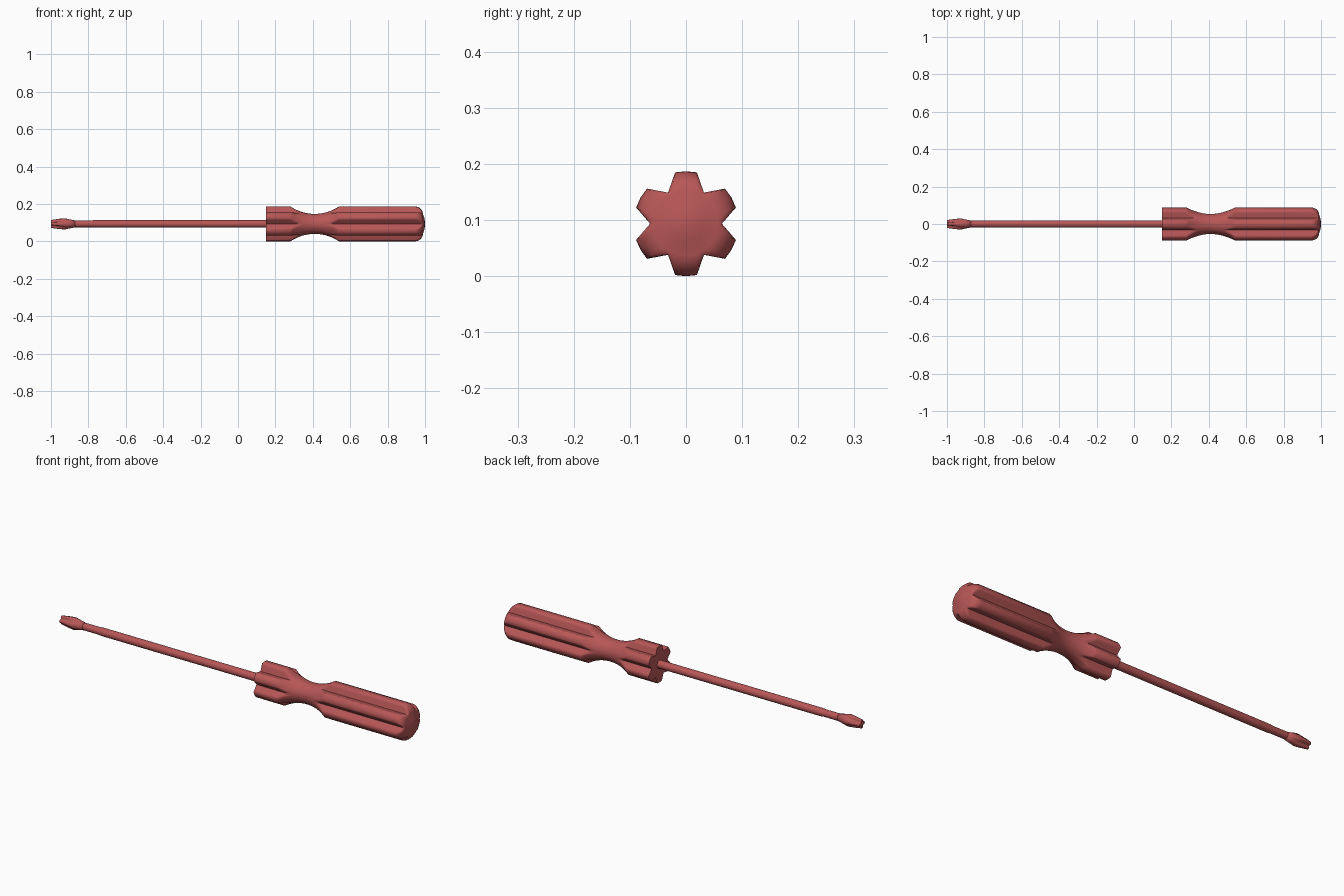
import bpy, bmesh, math

cube = bpy.data.objects.get("Cube")
if cube:
    bpy.data.objects.remove(cube)

AXIS_Z = 0.0935
FULL_R = 0.0935

red = bpy.data.materials.new("muted red")
red.use_nodes = True
red.diffuse_color = (0.48, 0.095, 0.095, 1)
red.node_tree.nodes["Principled BSDF"].inputs["Base Color"].default_value = red.diffuse_color


def star(lobes, outer, half_angle, valley, steps):
    """Outline of (angle, radius): rounded lobes joined by V grooves."""
    pitch = 2 * math.pi / lobes
    a = (outer * math.cos(half_angle), outer * math.sin(half_angle))
    b = (valley * math.cos(pitch / 2), valley * math.sin(pitch / 2))
    side = []
    for i in range(steps + 1):
        t = i / steps
        p, q = a[0] + (b[0] - a[0]) * t, a[1] + (b[1] - a[1]) * t
        side.append((math.atan2(q, p), math.hypot(p, q)))
    lobe = [(-ang, r) for ang, r in side[-2::-1]] + [(0, outer)] + side
    return [(ang + k * pitch, r) for k in range(lobes) for ang, r in lobe]


def loft(name, sections):
    """Skin a list of (x, outline) sections along the tool axis."""
    bm = bmesh.new()
    rings = [[bm.verts.new((x, r * math.sin(a), AXIS_Z + r * math.cos(a)))
              for a, r in outline] for x, outline in sections]
    for lo, hi in zip(rings, rings[1:]):
        n = len(lo)
        for i in range(n):
            j = (i + 1) % n
            bm.faces.new((lo[i], lo[j], hi[j], hi[i]))
    bm.faces.new(rings[0])
    bm.faces.new(rings[-1])
    bmesh.ops.recalc_face_normals(bm, faces=bm.faces)
    mesh = bpy.data.meshes.new(name)
    bm.to_mesh(mesh)
    bm.free()
    mesh.materials.append(red)
    obj = bpy.data.objects.new(name, mesh)
    bpy.context.collection.objects.link(obj)
    bpy.ops.object.select_all(action='DESELECT')
    obj.select_set(True)
    bpy.context.view_layer.objects.active = obj
    bpy.ops.object.shade_smooth_by_angle(angle=math.radians(80))
    return obj


# Handle: fluted bar limited by a turned profile
profile = [(0.15, FULL_R)]
waist_x, half_len, sag = 0.41, 0.13, 0.04
arc_r = (half_len ** 2 + sag ** 2) / (2 * sag)
for i in range(25):
    dx = -half_len + 2 * half_len * i / 24
    profile.append((waist_x + dx, FULL_R - sag + arc_r - math.sqrt(arc_r ** 2 - dx ** 2)))
corner = 0.045
for i in range(9):
    t = math.pi / 2 * i / 8
    profile.append((0.945 + corner * math.sin(t), FULL_R - corner + corner * math.cos(t)))
profile += [(0.997, 0.03), (1.0, 0.006)]
flutes = star(6, FULL_R, math.radians(12), 0.064, 4)
loft("handle", [(x, [(a, min(r, limit)) for a, r in flutes]) for x, limit in profile])


# Shaft: round rod, slightly thinner near the tip
def circle(r, n=24):
    return [(2 * math.pi * i / n, r) for i in range(n)]


loft("shaft", [(-0.9, circle(0.018)), (-0.79, circle(0.018)),
               (-0.77, circle(0.02)), (0.17, circle(0.02))])

# Cross tip: four wings with grooves deepening to the end
tip = []
for x, outer, half_deg, valley in [(-0.87, 0.018, 25, 0.018), (-0.9, 0.024, 25, 0.024),
                                   (-0.925, 0.03, 22, 0.026), (-0.96, 0.027, 18, 0.017),
                                   (-1.0, 0.021, 16, 0.009)]:
    tip.append((x, star(4, outer, math.radians(half_deg), valley, 3)))
loft("cross_tip", tip)
